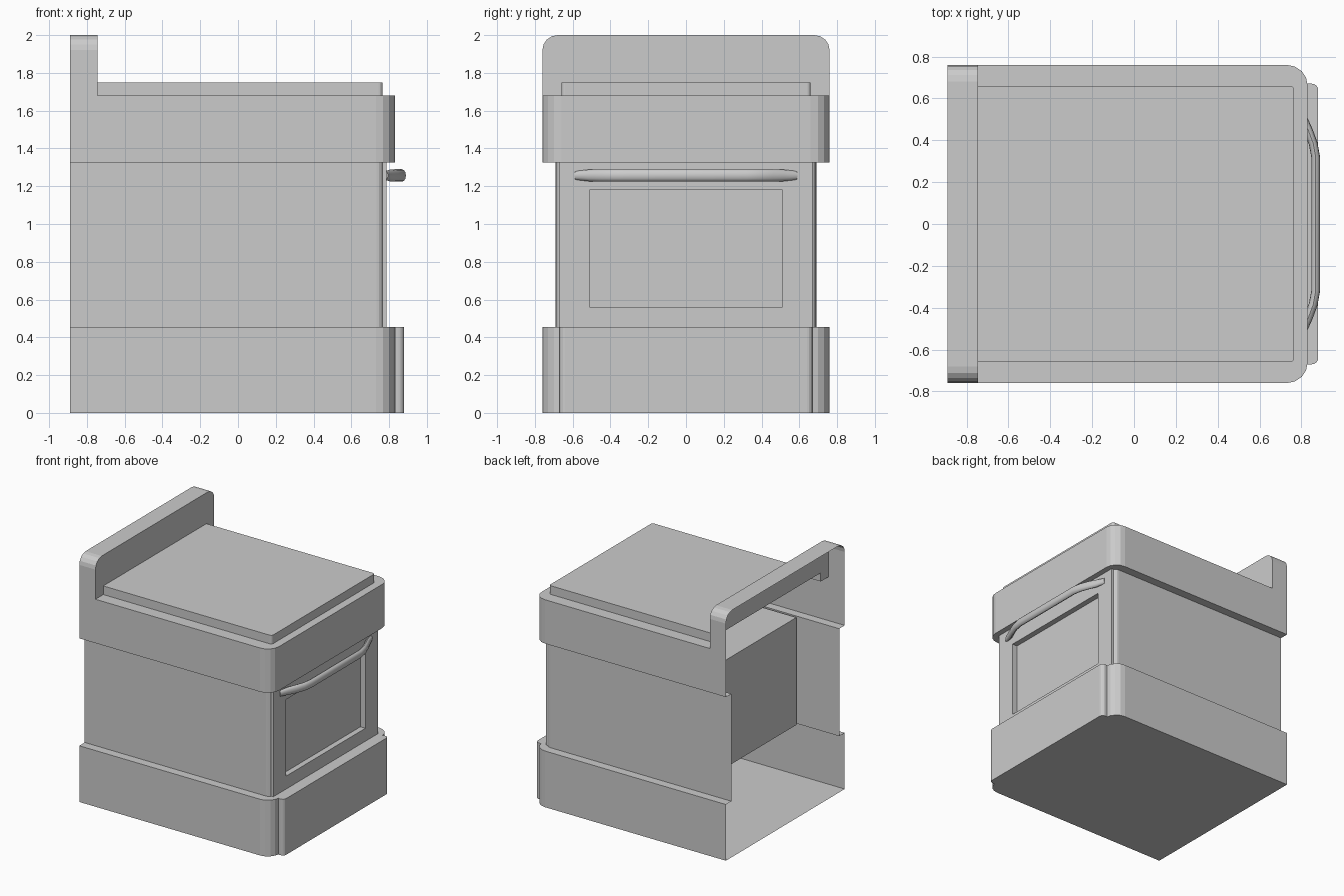
import bpy, bmesh, math

if "Cube" in bpy.data.objects:
    bpy.data.objects.remove(bpy.data.objects["Cube"])


def loft(name, rings, closed=False, cap_start=False, cap_end=False, skip=()):
    """Skin a row of equal-length point rings; optional end caps."""
    bm = bmesh.new()
    rows = [[bm.verts.new(p) for p in ring] for ring in rings]
    n = len(rows[0])
    for a, b in zip(rows, rows[1:]):
        for i in range(n if closed else n - 1):
            if i not in skip:
                j = (i + 1) % n
                bm.faces.new((a[i], a[j], b[j], b[i]))
    if cap_start:
        bm.faces.new(rows[0][::-1])
    if cap_end:
        bm.faces.new(rows[-1])
    bmesh.ops.recalc_face_normals(bm, faces=bm.faces)
    me = bpy.data.meshes.new(name)
    bm.to_mesh(me)
    bm.free()
    ob = bpy.data.objects.new(name, me)
    bpy.context.collection.objects.link(ob)
    return ob


SEG = 4  # corner segments


def arc(r, start):
    return [(r * math.cos(start + math.pi / 2 * k / SEG),
             r * math.sin(start + math.pi / 2 * k / SEG)) for k in range(SEG + 1)]


def u_ring(z, hy, front, r, back=-0.89):
    """U outline, open at the back, rounded at the two front corners."""
    pts = [(back, -hy, z)]
    pts += [(front - r + dx, -hy + r + dy, z) for dx, dy in arc(r, -math.pi / 2)]
    pts += [(front - r + dx, hy - r + dy, z) for dx, dy in arc(r, 0)]
    return pts + [(back, hy, z)]


def wide(z, back=-0.89):
    return u_ring(z, 0.76, 0.83, 0.1, back)


def narrow(z):
    return u_ring(z, 0.69, 0.772, 0.04)


def rect(x, hy, z0, z1):
    return [(x, -hy, z0), (x, hy, z0), (x, hy, z1), (x, -hy, z1)]


Z1, Z2, Z3, Z4, Z5 = 0.455, 1.325, 1.68, 1.75, 2.0
BX = -0.745

# Cabinet shell, open at the back
loft("base", [wide(0), wide(Z1), narrow(Z1)], cap_start=True)
loft("body_sides", [narrow(Z1), narrow(Z2)], skip=(SEG + 1,))
loft("top_block", [narrow(Z2), wide(Z2), wide(Z3)])

# Raised cooktop with its surrounding ledge
loft("cooktop", [wide(Z3, BX), u_ring(Z3, 0.66, 0.765, 0.02, BX),
                 u_ring(Z4, 0.66, 0.765, 0.02, BX)], cap_end=True)

# Backsplash: rounded rim and a front face notched around the cooktop
R = 0.08
edge = [(0.76, Z3)]
edge += [(0.76 - R + a, Z5 - R + b) for a, b in arc(R, 0)]
edge += [(-0.76 + R + a, Z5 - R + b) for a, b in arc(R, math.pi / 2)]
edge += [(-0.76, Z3)]
loft("backsplash_rim", [[(x, y, z) for y, z in edge] for x in (-0.89, BX)])
notch = [(-0.66, Z3), (-0.66, Z4), (0.66, Z4), (0.66, Z3)]
loft("backsplash_front", [[(BX, y, z) for y, z in edge + notch]], cap_end=True)

# Oven box with recessed door window
loft("oven_box", [rect(-0.52, 0.67, Z1, Z2), rect(0.785, 0.67, Z1, Z2),
                  rect(0.785, 0.51, 0.56, 1.18), rect(0.74, 0.51, 0.56, 1.18)],
     closed=True, cap_start=True, cap_end=True)

# Bottom drawer front
loft("drawer_front", [u_ring(z, 0.67, 0.88, 0.03, 0.83) for z in (0, Z1)],
     cap_start=True, cap_end=True)

# Bowed door handle: flattened tube swept along a mirrored path
half = [(0.78, 0.585, 0.7), (0.805, 0.51, 0.95), (0.83, 0.455, 1), (0.856, 0.385, 1),
        (0.868, 0.32, 1)]
path = [(x, -y, s) for x, y, s in half] + half[::-1]
rings = []
for i, (x, y, s) in enumerate(path):
    p, q = path[max(i - 1, 0)], path[min(i + 1, len(path) - 1)]
    tx, ty = q[0] - p[0], q[1] - p[1]
    length = math.hypot(tx, ty)
    nx, ny = ty / length, -tx / length
    ring = []
    for k in range(12):
        a = 2 * math.pi * k / 12
        u, w = 0.021 * s * math.cos(a), 0.033 * s * math.sin(a)
        ring.append((x + nx * u, y + ny * u, 1.257 + w))
    rings.append(ring)
handle = loft("door_handle", rings, closed=True, cap_start=True, cap_end=True)
bpy.context.view_layer.objects.active = handle
handle.select_set(True)
bpy.ops.object.shade_smooth_by_angle(angle=math.radians(40))
